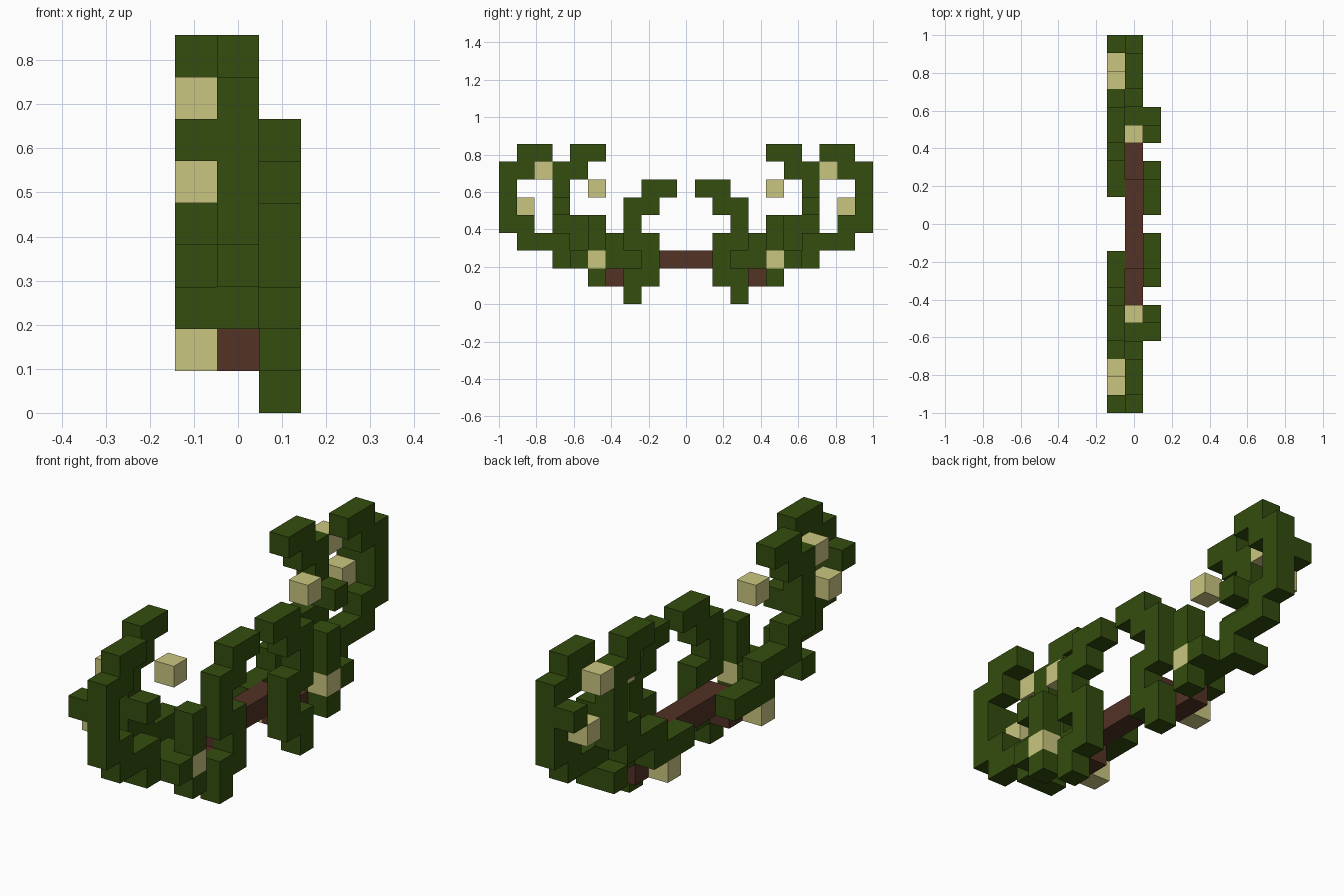
import bpy, bmesh
from mathutils import Vector

if "Cube" in bpy.data.objects:
    bpy.data.objects.remove(bpy.data.objects["Cube"])

U = 2 / 21  # edge of one block


def material(name, rgb):
    m = bpy.data.materials.new(name)
    m.diffuse_color = (*rgb, 1)
    m.use_nodes = True
    m.node_tree.nodes["Principled BSDF"].inputs["Base Color"].default_value = m.diffuse_color
    return m


GREEN = material("leaf green", (0.034, 0.074, 0.0045))
CREAM = material("berry cream", (0.59, 0.565, 0.216))
BROWN = material("stem brown", (0.084, 0.032, 0.0185))

parts = []  # (name, material, list of block cells)


def run(x, *rows):
    """Blocks in layer x; each row is (height, first y, last y)."""
    return [(x, j, k) for k, a, b in rows for j in range(a, b + 1)]


def both(name, mat, cells):
    """Add a part and its mirror image across y = 0."""
    parts.append((name + "_back", mat, cells))
    parts.append((name + "_front", mat, [(x, -j, k) for x, j, k in cells]))


# Curling branch profile, shared by the outer and inner branches
def curl(x, s):
    return run(x, (2, 5 + s, 7 + s), (3, 7 + s, 9 + s), (4, 9 + s, 10 + s), (5, 10 + s, 10 + s),
               (6, 10 + s, 10 + s), (7, 9 + s, 10 + s), (8, 8 + s, 9 + s))


# Woody stem
parts.append(("stem", BROWN, run(0, (2, -2, 2), (1, 3, 4), (1, -4, -3))))

# Branches, each with side leaflets
both("outer_branch", GREEN, curl(0, 0) + [(-1, 10, 6), (-1, 7, 2)])
both("inner_branch", GREEN, curl(-1, -3) + [(0, 7, 5)])

# Leaves on the right side
both("tall_leaf", GREEN, run(1, (0, 3, 3), (1, 2, 3), (2, 2, 2), (3, 2, 3),
                             (4, 3, 3), (5, 2, 3), (6, 1, 2)))
both("small_leaf", GREEN, run(1, (1, 5, 5), (2, 6, 6), (3, 5, 5), (4, 5, 5)))

# Berries
for i, cell in enumerate([(0, 5, 6), (1, 5, 2), (-1, 8, 7), (-1, 9, 5)]):
    both(f"berry_{i + 1}", CREAM, [cell])
parts.append(("low_berry_back", CREAM, [(-1, 3, 1)]))
parts.append(("low_berry_front", CREAM, [(-1, -4, 1)]))

filled = {c for _, _, cells in parts for c in cells}


def build(name, mat, cells):
    """Skin the blocks, leaving out faces hidden between neighbours."""
    bm = bmesh.new()
    for c in cells:
        centre = Vector((c[0], c[1], c[2] + 0.5)) * U
        for axis in range(3):
            for sign in (-1, 1):
                n = [0, 0, 0]
                n[axis] = sign
                if tuple(p + q for p, q in zip(c, n)) in filled:
                    continue
                nv, t = Vector(n), Vector((0, 0, 0))
                t[(axis + 1) % 3] = 1
                b = nv.cross(t)
                corners = [nv + t + b, nv - t + b, nv - t - b, nv + t - b]
                bm.faces.new([bm.verts.new(centre + p * U / 2) for p in corners])
    bmesh.ops.remove_doubles(bm, verts=bm.verts[:], dist=U / 100)
    bm.normal_update()
    me = bpy.data.meshes.new(name)
    bm.to_mesh(me)
    bm.free()
    me.materials.append(mat)
    bpy.context.collection.objects.link(bpy.data.objects.new(name, me))


for part in parts:
    build(*part)
